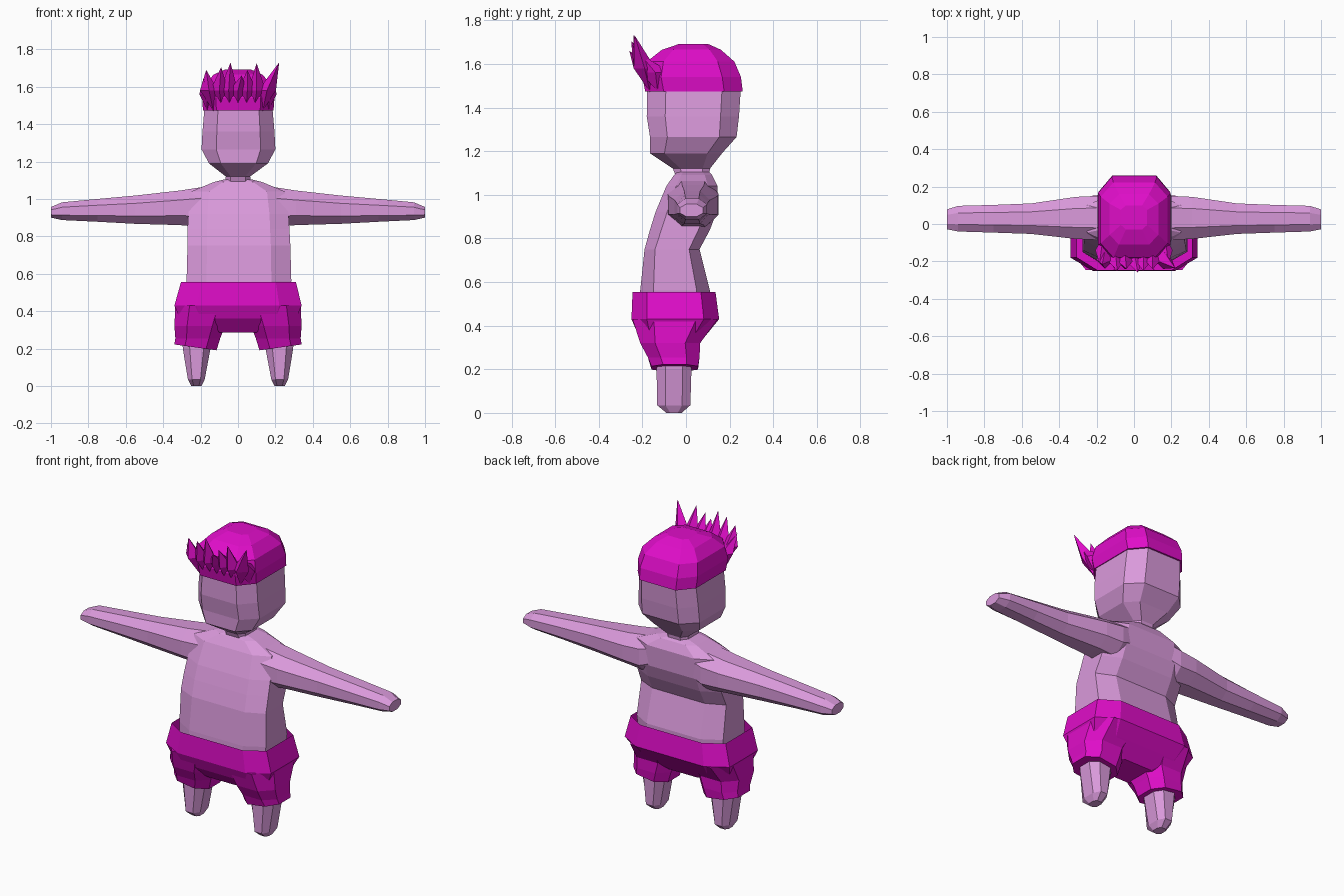
import bpy, bmesh, math
from mathutils import Vector


def material(name, rgb):
    m = bpy.data.materials.new(name)
    m.diffuse_color = (*rgb, 1)
    return m


SKIN = material("pink skin", (0.70, 0.32, 0.71))
MAGENTA = material("magenta", (0.74, 0.004, 0.58))


def finish(name, bm, mat):
    bmesh.ops.recalc_face_normals(bm, faces=bm.faces)
    me = bpy.data.meshes.new(name)
    bm.to_mesh(me)
    bm.free()
    me.materials.append(mat)
    ob = bpy.data.objects.new(name, me)
    bpy.context.collection.objects.link(ob)
    return ob


def ring(u0, u1, v0, v1, c):
    """Eight-sided chamfered rectangle; c is the flat share of each side."""
    cu, cv, ru, rv = (u0 + u1) / 2, (v0 + v1) / 2, (u1 - u0) / 2, (v1 - v0) / 2
    shape = [(1, -c), (1, c), (c, 1), (-c, 1), (-1, c), (-1, -c), (-c, -1), (c, -1)]
    return [(cu + ru * a, cv + rv * b) for a, b in shape]


def loft(name, mat, rows, axis="z", c=0.55, side=1, cap_start=True, cap_end=True, tilt=0):
    """Rows are (position on axis, u0, u1, v0, v1); tilt slopes the last ring."""
    bm = bmesh.new()
    rings = []
    for i, (t, *ext) in enumerate(rows):
        vs = []
        for u, v in ring(*ext, c):
            if axis == "z":
                z = t - tilt * (ext[1] - u) if i == len(rows) - 1 else t
                co = (side * u, v, z)
            else:
                co = (side * t, u, v)
            vs.append(bm.verts.new(co))
        rings.append(vs)
    for a, b in zip(rings, rings[1:]):
        for i in range(8):
            j = (i + 1) % 8
            bm.faces.new((a[i], a[j], b[j], b[i]))
    if cap_start:
        bm.faces.new(rings[0])
    if cap_end:
        bm.faces.new(rings[-1])
    return finish(name, bm, mat)


# Torso leaning back toward the shoulders
loft("torso", SKIN, [
    (0.45, -0.27, 0.27, -0.215, 0.11),
    (0.56, -0.275, 0.285, -0.21, 0.11),
    (0.75, -0.27, 0.28, -0.19, 0.062),
    (0.84, -0.27, 0.275, -0.165, 0.11),
    (0.92, -0.265, 0.27, -0.14, 0.14),
    (1.04, -0.25, 0.25, -0.09, 0.145),
    (1.09, -0.13, 0.13, -0.055, 0.12),
    (1.105, -0.07, 0.07, -0.04, 0.105)], c=0.62)

# Neck and head
loft("head", SKIN, [
    (1.08, -0.07, 0.07, -0.045, 0.105),
    (1.12, -0.065, 0.065, -0.06, 0.11),
    (1.19, -0.155, 0.16, -0.165, 0.165),
    (1.265, -0.195, 0.20, -0.165, 0.232),
    (1.36, -0.19, 0.195, -0.18, 0.243),
    (1.50, -0.178, 0.183, -0.178, 0.252)], c=0.6)

for side, word in ((1, "right"), (-1, "left")):
    # Outstretched arm with a blunt end
    loft("arm_" + word, SKIN, [
        (0.08, -0.05, 0.13, 0.90, 1.085),
        (0.20, -0.085, 0.15, 0.85, 1.062),
        (0.31, -0.08, 0.145, 0.86, 1.045),
        (0.55, -0.053, 0.11, 0.867, 1.018),
        (0.75, -0.046, 0.102, 0.878, 1.0),
        (0.94, -0.04, 0.097, 0.887, 0.982),
        (1.0, -0.028, 0.078, 0.90, 0.957)], axis="x", c=0.45, side=side)
    # Lower leg and rounded foot
    loft("leg_" + word, SKIN, [
        (0.0, 0.195, 0.25, -0.09, -0.02),
        (0.035, 0.178, 0.268, -0.132, 0.02),
        (0.20, 0.147, 0.295, -0.135, 0.025),
        (0.30, 0.14, 0.30, -0.135, 0.025)], c=0.5, side=side)
    # Baggy leg of the shorts with a sloping hem
    loft("shorts_leg_" + word, MAGENTA, [
        (0.43, 0.03, 0.335, -0.245, 0.145),
        (0.32, 0.07, 0.34, -0.21, 0.065),
        (0.255, 0.095, 0.335, -0.175, 0.062),
        (0.222, 0.115, 0.34, -0.158, 0.055)], c=0.5, side=side, tilt=0.14)

# Shorts body, open at the waist
loft("shorts_body", MAGENTA, [
    (0.285, -0.14, 0.14, -0.15, 0.03),
    (0.36, -0.31, 0.31, -0.22, 0.095),
    (0.43, -0.34, 0.34, -0.25, 0.152),
    (0.555, -0.305, 0.31, -0.245, 0.135)], c=0.65, cap_end=False)

# Domed hair
loft("hair_cap", MAGENTA, [
    (1.473, -0.187, 0.19, -0.187, 0.26),
    (1.54, -0.192, 0.195, -0.20, 0.252),
    (1.61, -0.178, 0.18, -0.18, 0.222),
    (1.665, -0.13, 0.13, -0.11, 0.16),
    (1.692, -0.07, 0.07, -0.03, 0.10)], c=0.62)


def spike(name, root, mid, tip, rx, ry):
    """Pointed tuft, widest at mid."""
    bm = bmesh.new()
    r, t = bm.verts.new(root), bm.verts.new(tip)
    belt = [bm.verts.new(Vector(mid) + Vector((rx * math.cos(k * math.pi / 2),
            ry * math.sin(k * math.pi / 2), 0))) for k in range(4)]
    for i in range(4):
        j = (i + 1) % 4
        bm.faces.new((r, belt[i], belt[j]))
        bm.faces.new((t, belt[j], belt[i]))
    return finish(name, bm, MAGENTA)


# Front fringe of upswept tufts: x of middle, x / y / z of tip
tufts = [(-0.155, -0.17, -0.215, 1.69), (-0.10, -0.09, -0.25, 1.705),
         (-0.05, -0.04, -0.24, 1.73), (0.0, 0.02, -0.26, 1.66),
         (0.05, 0.05, -0.25, 1.69), (0.10, 0.10, -0.24, 1.725),
         (0.155, 0.22, -0.235, 1.73)]
for n, (x, tx, ty, tz) in enumerate(tufts):
    spike("fringe_tuft_%d" % n, (x * 0.85, -0.165, 1.47), (x, -0.19, 1.58),
          (tx, ty, tz), 0.048, 0.05)
# Side tufts sweeping forward
for s, word in ((1, "right"), (-1, "left")):
    spike("side_tuft_" + word, (s * 0.165, -0.13, 1.475), (s * 0.165, -0.14, 1.56),
          (s * 0.185, -0.21, 1.645), 0.042, 0.07)
